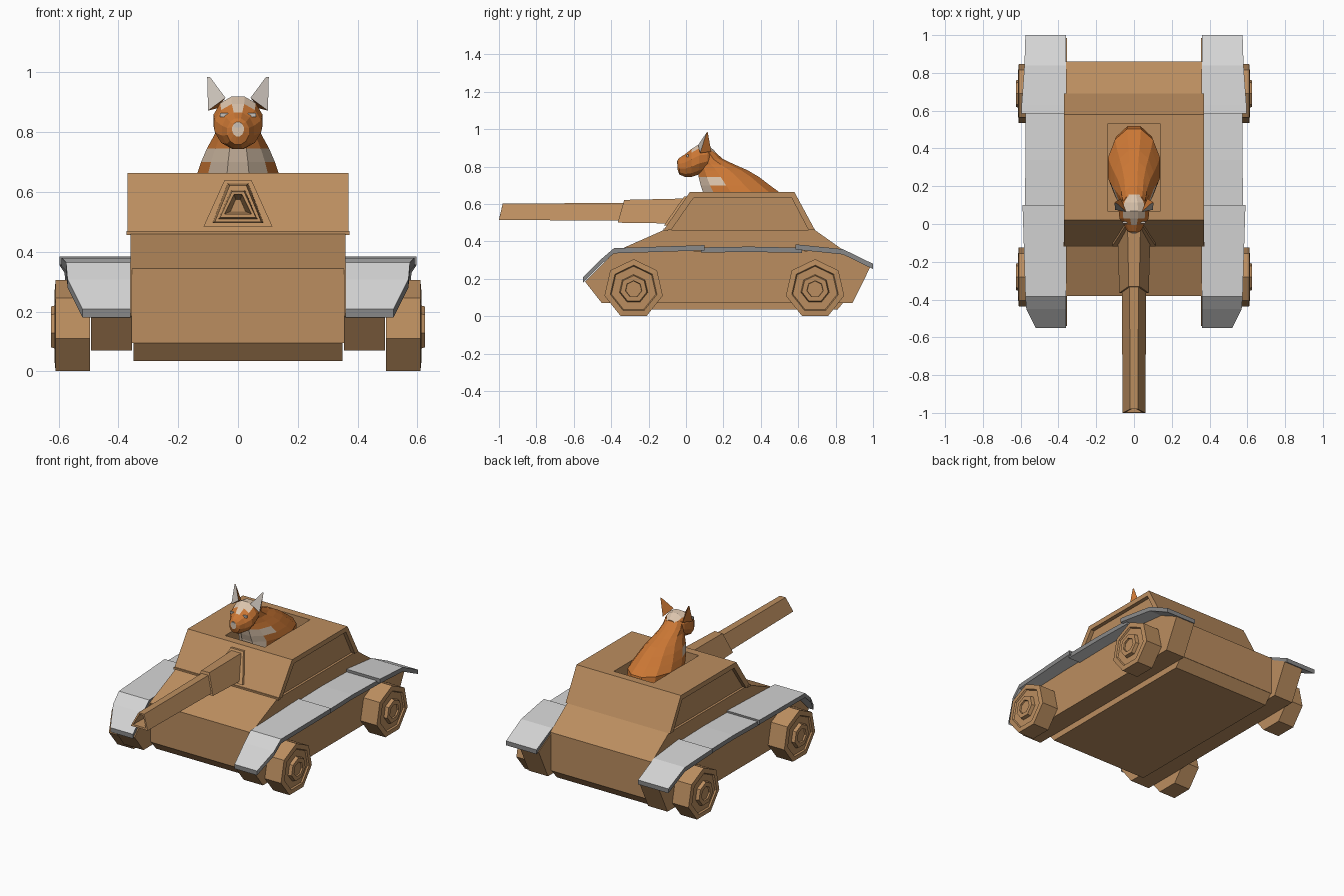
import bpy, bmesh, math
from mathutils import Vector

if "Cube" in bpy.data.objects:
    bpy.data.objects.remove(bpy.data.objects["Cube"])


def material(name, rgb):
    m = bpy.data.materials.new(name)
    m.diffuse_color = (*rgb, 1)
    m.use_nodes = True
    m.node_tree.nodes["Principled BSDF"].inputs["Base Color"].default_value = m.diffuse_color
    return m


CARD = material("cardboard brown", (0.50, 0.27, 0.115))
GREY = material("fender grey", (0.66, 0.66, 0.66))
EDGE = material("fender edge grey", (0.25, 0.25, 0.25))
FUR = material("orange fur", (0.60, 0.185, 0.035))
CREAM = material("cream fur", (0.72, 0.56, 0.42))
EAR = material("pale ear grey", (0.58, 0.53, 0.48))


def loft(name, rings, mats, rule=None, mirror=False):
    """Skin a list of equal-length point rings, capping both ends."""
    bm = bmesh.new()
    rows = [[bm.verts.new(p) for p in r] for r in rings]
    n = len(rows[0])
    for a, b in zip(rows, rows[1:]):
        for i in range(n):
            j = (i + 1) % n
            bm.faces.new((a[i], a[j], b[j], b[i]))
    bm.faces.new(rows[0])
    bm.faces.new(rows[-1])
    bmesh.ops.recalc_face_normals(bm, faces=bm.faces[:])
    if rule:
        for f in bm.faces:
            f.material_index = rule(f.calc_center_median(), f.normal)
    me = bpy.data.meshes.new(name)
    bm.to_mesh(me)
    bm.free()
    for m in mats:
        me.materials.append(m)
    ob = bpy.data.objects.new(name, me)
    bpy.context.collection.objects.link(ob)
    if mirror:
        ob.modifiers.new("mirror", 'MIRROR').use_clip = False
    return ob


def prism(name, profile, x0, x1, mat=CARD, mirror=False):
    return loft(name, [[(x, y, z) for y, z in profile] for x in (x0, x1)], [mat], mirror=mirror)


def box(name, c, s, mat, mirror=False):
    (x, y, z), (a, b, d) = c, [v / 2 for v in s]
    return prism(name, [(y - b, z - d), (y + b, z - d), (y + b, z + d), (y - b, z + d)],
                 x - a, x + a, mat, mirror)


# Hull, floor pan and cabin
hull = prism("hull", [(-.38, .095), (.86, .095), (.86, .34), (.69, .46), (-.12, .46), (-.38, .345)],
             -.36, .36)
prism("hull_floor", [(-.38, .097), (-.33, .035), (.81, .035), (.86, .097)], -.35, .35)
core = prism("cabin_core", [(-.10, .45), (.67, .45), (.57, .645), (.03, .645)], -.345, .345)
cover = prism("cabin_cover", [(-.12, .46), (.02, .663), (.58, .663), (.69, .46),
                              (.655, .46), (.565, .632), (.04, .632), (-.08, .46)], -.37, .37)
box("cabin_front_lip", (0, -.108, .463), (.745, .024, .014), CARD)

# Hatch opening cut through the cabin
cutter = box("hatch_cutter", (0, .30, .70), (.28, .46, .60), CARD)
cutter.hide_render = True
for ob in (hull, core, cover):
    mod = ob.modifiers.new("hatch", 'BOOLEAN')
    mod.operation, mod.object, mod.solver = 'DIFFERENCE', cutter, 'EXACT'
    bpy.context.view_layer.objects.active = ob
    bpy.ops.object.modifier_apply(modifier=mod.name)
bpy.data.objects.remove(cutter)

# Side boxes under the fenders
prism("side_box", [(-.54, .185), (-.45, .07), (.89, .07), (.985, .262), (.84, .338), (.6, .352),
                   (-.38, .345)], .355, .492, mirror=True)


# Fender sheets: stations of y, z, outer x
def fender(name, stations):
    rings = [[(.36, y, z), (x, y, z), (x, y, z - .028), (.36, y, z - .028)] for y, z, x in stations]
    loft(name, rings, [GREY, EDGE], lambda c, n: int(abs(n.z) < .3), mirror=True)


fender("fender_front", [(-.55, .208, .52), (-.45, .308, .57), (-.385, .364, .575), (.10, .38, .59)])
fender("fender_middle", [(.08, .368, .577), (.34, .372, .575), (.62, .366, .575)])
fender("fender_rear", [(.585, .384, .597), (.63, .38, .595), (.84, .358, .58), (1.0, .28, .575)])

# Seven-sided wheels with recessed discs and hubs
for label, cy in (("front", -.28), ("rear", .69)):
    rings = []
    for x, r in ((.495, .16), (.61, .16), (.613, .128), (.604, .122), (.604, .078), (.625, .072),
                 (.625, .045), (.615, .043)):
        rings.append([(x, cy + r * math.sin(math.tau * k / 7), .145 + r * math.cos(math.tau * k / 7))
                      for k in range(7)])
    loft(label + "_wheel", rings, [CARD], mirror=True)


# Folded cannon: bottom half width, top half width, low z, high z, low y, high y
def trapezoids(rows):
    return [[(-b, y0, z0), (b, y0, z0), (t, y1, z1), (-t, y1, z1)] for b, t, z0, z1, y0, y1 in rows]


loft("cannon_barrel", trapezoids([(.025, .008, .535, .575, -.80, -.80), (.045, .013, .526, .592, -.998, -.98),
                                  (.06, .02, .515, .602, -1.0, -.98), (.065, .024, .51, .606, -.30, -.30)]), [CARD])
loft("cannon_sleeve", trapezoids([(.078, .028, .50, .622, -.365, -.33),
                                  (.088, .035, .495, .63, -.02, .03)]), [CARD])
loft("cannon_collar", trapezoids([(.115, .045, .485, .64, -.118, -.01),
                                  (.115, .045, .485, .64, -.09, .02)]), [CARD])

# Cat body: horizontal sections of z, front y, back y, half width
N = 12
ring_dirs = [(math.cos(math.tau * (k + .5) / N), math.sin(math.tau * (k + .5) / N)) for k in range(N)]
sections = [(.44, .10, .52, .125), (.60, .09, .525, .135), (.66, .085, .51, .142), (.70, .072, .455, .128),
            (.745, .062, .395, .108), (.78, .06, .335, .088), (.81, .055, .265, .072),
            (.84, .055, .20, .066), (.88, .06, .155, .06)]
loft("cat_body", [[(w * c, (a + b) / 2 + (b - a) / 2 * s, z) for c, s in ring_dirs]
                  for z, a, b, w in sections], [FUR, CREAM],
     lambda c, n: int(c.z < .75 and n.y < -.25 and abs(c.x) < .1))

# Cat head: upright sections of y, half width, low z, high z
sections = [(-.046, .020, .785, .835), (-.036, .038, .757, .848), (-.005, .055, .742, .868),
            (.03, .080, .742, .897), (.07, .084, .755, .922), (.115, .072, .775, .918), (.155, .042, .80, .885)]
loft("cat_head", [[(w * c, y, (a + b) / 2 + (b - a) / 2 * s) for c, s in ring_dirs]
                  for y, w, a, b in sections], [FUR, CREAM],
     lambda c, n: int((abs(c.x) < .04 and c.z > .875) or c.y < -.045))

# Ears with a pale inner face
inner, outer, back, tip = (.042, .065, .915), (.1, .075, .872), (.07, .135, .88), Vector((.1, .112, .985))
loft("cat_ear", [[inner, outer, back], [tip + Vector(d) for d in ((-.006, 0, 0), (.003, 0, 0), (0, .004, 0))]],
     [FUR, EAR], lambda c, n: int(n.y < -.35 and n.z > -.5), mirror=True)

# Eyes and nose
box("cat_eye", (.047, .008, .858), (.026, .009, .014), EAR, mirror=True)
box("cat_nose", (0, -.045, .822), (.024, .008, .014), EAR)
